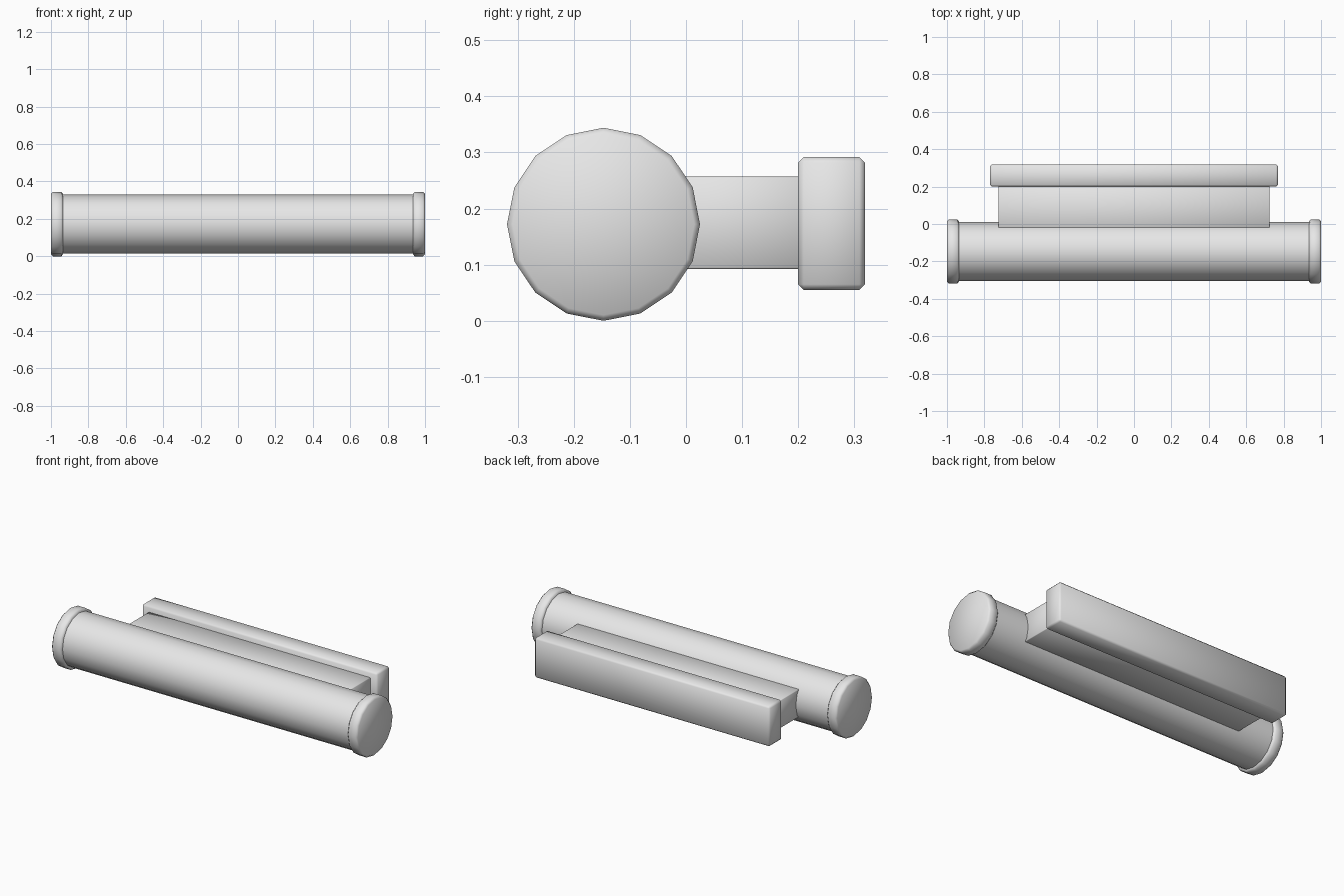
import bpy
from math import pi, radians

cube = bpy.data.objects.get("Cube")
if cube:
    bpy.data.objects.remove(cube, do_unlink=True)

AXIS_Y, AXIS_Z = -0.147, 0.172

grey = bpy.data.materials.new("light grey")
grey.use_nodes = True
grey.diffuse_color = (0.8, 0.8, 0.8, 1)
grey.node_tree.nodes["Principled BSDF"].inputs["Base Color"].default_value = (0.8, 0.8, 0.8, 1)


def finish(name, bevel=0):
    """Name the active part, colour it, chamfer its edges and smooth it."""
    obj = bpy.context.object
    obj.name = name
    obj.data.materials.append(grey)
    bpy.ops.object.transform_apply(location=False, rotation=True, scale=True)
    if bevel:
        mod = obj.modifiers.new("chamfer", "BEVEL")
        mod.width = bevel
        mod.segments = 1
        mod.limit_method = "ANGLE"
        mod.angle_limit = radians(40)
        bpy.ops.object.modifier_apply(modifier=mod.name)
    bpy.ops.object.shade_smooth_by_angle(angle=radians(50))


def cylinder(name, x0, x1, radius, bevel=0):
    bpy.ops.mesh.primitive_cylinder_add(
        vertices=16, radius=radius, depth=x1 - x0,
        location=((x0 + x1) / 2, AXIS_Y, AXIS_Z), rotation=(0, pi / 2, 0))
    finish(name, bevel)


def box(name, half_x, y0, y1, z0, z1, bevel):
    bpy.ops.mesh.primitive_cube_add(size=1, location=(0, (y0 + y1) / 2, (z0 + z1) / 2))
    bpy.context.object.scale = (2 * half_x, y1 - y0, z1 - z0)
    finish(name, bevel)


# Long tube with a flanged cap at each end
cylinder("tube", -0.96, 0.96, 0.157)
cylinder("left_cap", 0.935, 1, 0.172, 0.01)
cylinder("right_cap", -1, -0.935, 0.172, 0.01)

# Web running from the tube to the bar behind it
box("web", 0.725, -0.05, 0.21, 0.092, 0.257, 0.003)
box("back_bar", 0.77, 0.2, 0.319, 0.055, 0.292, 0.01)
